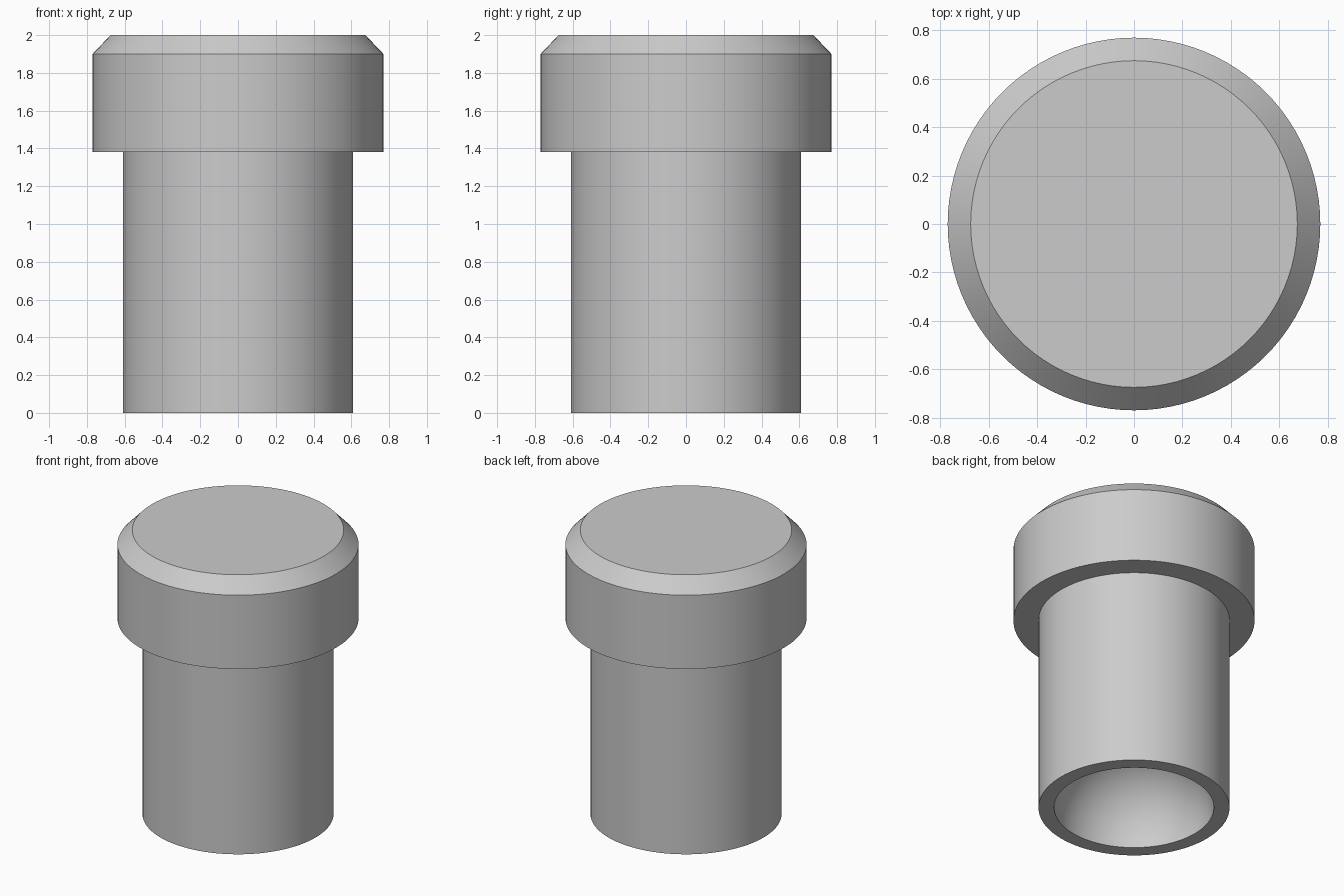
import bpy
import math

cube = bpy.data.objects.get("Cube")
if cube:
    bpy.data.objects.remove(cube, do_unlink=True)

SEGMENTS = 96

grey = bpy.data.materials.new("plain grey")
grey.use_nodes = True
colour = (0.6, 0.6, 0.6, 1)
grey.diffuse_color = colour
grey.node_tree.nodes["Principled BSDF"].inputs["Base Color"].default_value = colour


def lathe(name, profile):
    """Spin a (radius, height) profile around z; radius 0 makes a pole."""
    verts, faces, rings = [], [], []
    for r, z in profile:
        count = SEGMENTS if r > 0 else 1
        start = len(verts)
        for i in range(count):
            a = 2 * math.pi * i / SEGMENTS
            verts.append((r * math.cos(a), r * math.sin(a), z))
        rings.append([start + i % count for i in range(SEGMENTS)])
    for low, high in zip(rings, rings[1:]):
        for i in range(SEGMENTS):
            j = (i + 1) % SEGMENTS
            quad = [low[i], low[j], high[j], high[i]]
            faces.append(list(dict.fromkeys(quad)))
    mesh = bpy.data.meshes.new(name)
    mesh.from_pydata(verts, [], faces)
    mesh.materials.append(grey)
    obj = bpy.data.objects.new(name, mesh)
    bpy.context.collection.objects.link(obj)
    bpy.ops.object.select_all(action="DESELECT")
    obj.select_set(True)
    bpy.context.view_layer.objects.active = obj
    bpy.ops.object.shade_smooth_by_angle(angle=math.radians(30))
    return obj


# One solid: domed hollow, stem, collar and bevelled head
bore = 0.51
steps = 20
dome = [(bore * math.sin(t), bore * math.cos(t))
        for t in (math.pi / 2 * k / steps for k in range(1, steps))]
outside = [(bore, 0), (0.61, 0), (0.61, 1.38), (0.77, 1.38),
           (0.77, 1.9), (0.675, 2), (0, 2)]
lathe("hollow_plug", [(0, bore)] + dome + outside)
